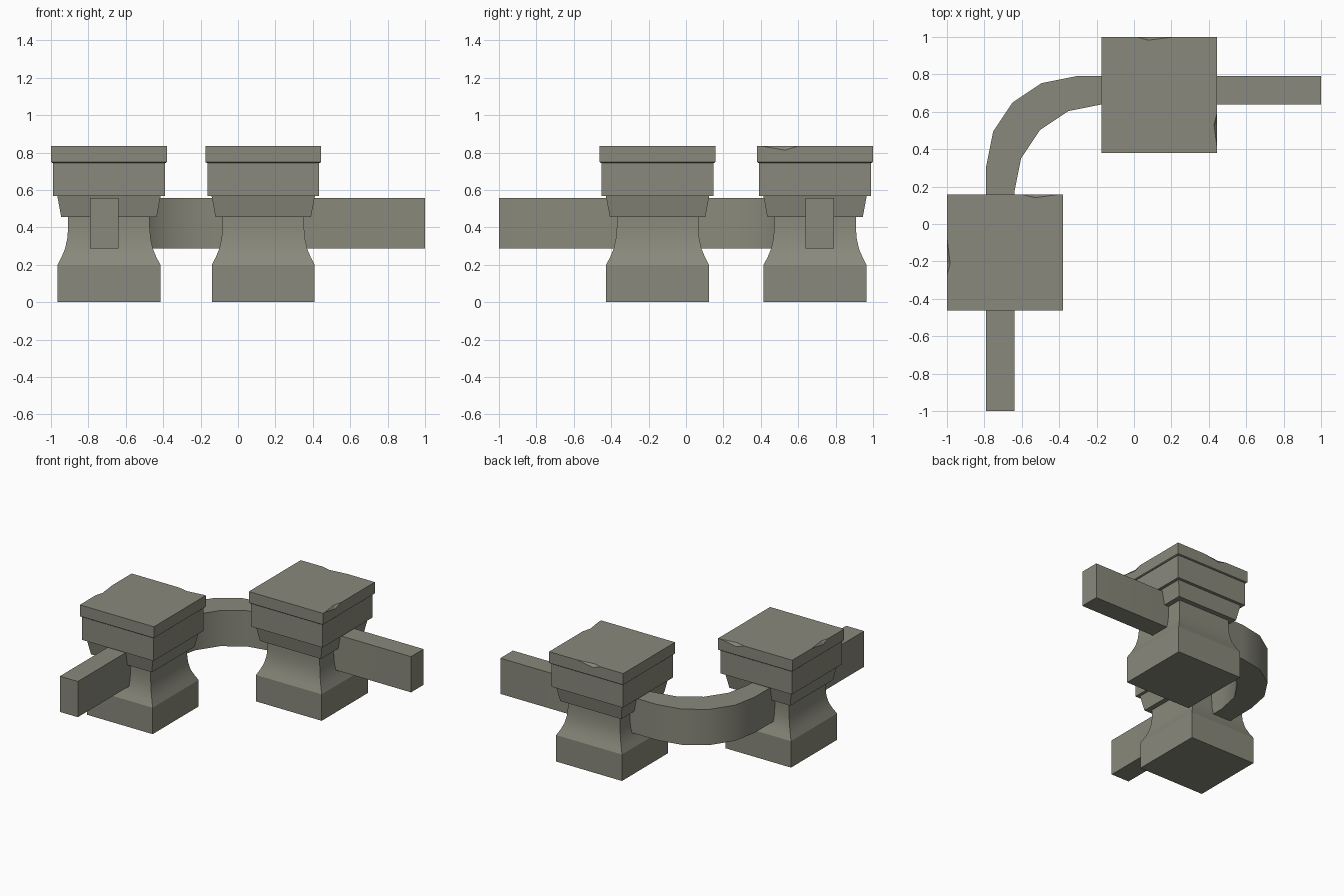
import bpy, math

if "Cube" in bpy.data.objects:
    bpy.data.objects.remove(bpy.data.objects["Cube"])

# Dark olive-grey stone
stone = bpy.data.materials.new("stone")
stone.diffuse_color = (0.25, 0.25, 0.2, 1)
stone.use_nodes = True
stone.node_tree.nodes["Principled BSDF"].inputs["Base Color"].default_value = stone.diffuse_color

def mesh_object(name, verts, faces, smooth=None):
    me = bpy.data.meshes.new(name)
    me.from_pydata(verts, [], faces)
    me.update()
    me.materials.append(stone)
    ob = bpy.data.objects.new(name, me)
    bpy.context.collection.objects.link(ob)
    if smooth:
        bpy.ops.object.select_all(action='DESELECT')
        ob.select_set(True)
        bpy.context.view_layer.objects.active = ob
        bpy.ops.object.shade_smooth_by_angle(angle=math.radians(smooth))
    return ob

def square(h, z):
    return [(-h, -h, z), (h, -h, z), (h, h, z), (-h, h, z)]

def square_stack(name, profile, smooth=None):
    """Square rings (half width, z) joined bottom to top and capped."""
    verts = [v for h, z in profile for v in square(h, z)]
    faces = [(3, 2, 1, 0)]
    for r in range(len(profile) - 1):
        for i in range(4):
            a, b = r * 4 + i, r * 4 + (i + 1) % 4
            faces.append((a, b, b + 4, a + 4))
    n = len(verts)
    faces.append((n - 4, n - 3, n - 2, n - 1))
    return mesh_object(name, verts, faces, smooth)

def chipped_cap(name):
    """Capstone with a shallow chip in its right and back top edges."""
    h, top, dep, drop = 0.31, 0.835, 0.017, 0.022
    verts = square(0.304, 0.745) + square(h, 0.75) + square(h, top)
    verts += [(h, -0.29, top), (h - dep, -0.16, top), (h, -0.09, top), (h, -0.16, top - drop)]
    verts += [(0.08, h, top), (-0.06, h - dep, top), (-0.12, h, top), (-0.06, h, top - drop)]
    faces = [(3, 2, 1, 0)]
    faces += [(i, (i + 1) % 4, (i + 1) % 4 + 4, i + 4) for i in range(4)]
    faces += [(4, 5, 9, 8), (7, 4, 8, 11)]
    faces += [(5, 6, 10, 14, 15, 12, 9), (6, 7, 11, 18, 19, 16, 10)]
    faces += [(12, 15, 13), (15, 14, 13), (16, 19, 17), (19, 18, 17)]
    faces += [(8, 9, 12, 13, 14, 10, 16, 17, 18, 11)]
    return mesh_object(name, verts, faces)

# Pillars: waisted foot, flared collar, block and chipped cap
foot = [(0.275, 0), (0.275, 0.2), (0.254, 0.24), (0.235, 0.285),
        (0.223, 0.34), (0.218, 0.4), (0.218, 0.46)]
for tag, x, y, turn in (("front", -0.69, -0.152, 90), ("back", 0.135, 0.69, 0)):
    parts = [square_stack(tag + "_pillar_foot", foot, 25),
             square_stack(tag + "_pillar_collar", [(0.255, 0.455), (0.277, 0.572)]),
             square_stack(tag + "_pillar_block", [(0.299, 0.569), (0.299, 0.748)]),
             chipped_cap(tag + "_pillar_cap")]
    for p in parts:
        p.location = (x, y, 0)
        p.rotation_euler.z = math.radians(turn)

# Rail: straight runs joined by a quarter bend
def side(edge, c, r):
    """Plan points of one rail side, with a four-segment arc centred on (-c, c)."""
    arc = [(-c - r * math.cos(math.radians(a)), c + r * math.sin(math.radians(a)))
           for a in (0, 22.5, 45, 67.5, 90)]
    return [(-edge, -1)] + arc + [(1, edge)]

outer, inner = side(0.79, 0.31, 0.48), side(0.64, 0.17, 0.47)
loops = [(outer, 0.287), (inner, 0.287), (inner, 0.557), (outer, 0.557)]
n = len(outer)
verts = [(*pts[i], z) for i in range(n) for pts, z in loops]
faces = [(0, 1, 2, 3), (n * 4 - 1, n * 4 - 2, n * 4 - 3, n * 4 - 4)]
for i in range(n - 1):
    for k in range(4):
        a, b = i * 4 + k, i * 4 + (k + 1) % 4
        faces.append((a, a + 4, b + 4, b))
mesh_object("curved_rail", verts, faces, 30)
